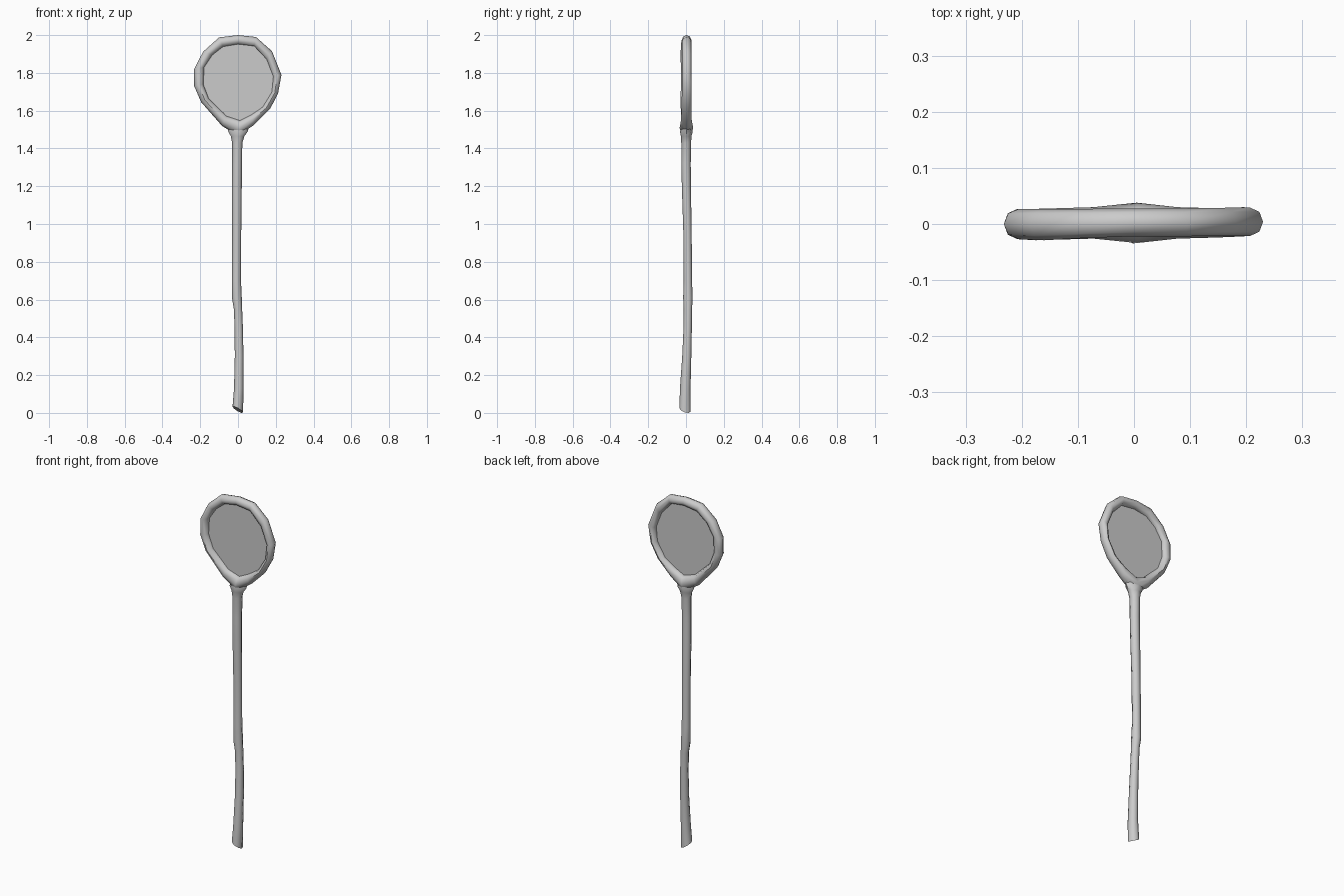
import bpy
import bmesh
import math
from mathutils import Vector

cube = bpy.data.objects.get("Cube")
if cube:
    bpy.data.objects.remove(cube, do_unlink=True)

GREY = (0.6, 0.6, 0.6, 1.0)
grey = bpy.data.materials.new("plain grey")
grey.use_nodes = True
grey.diffuse_color = GREY
grey.node_tree.nodes["Principled BSDF"].inputs["Base Color"].default_value = GREY


def finish(name, bm, smooth=True):
    bmesh.ops.recalc_face_normals(bm, faces=bm.faces)
    mesh = bpy.data.meshes.new(name)
    bm.to_mesh(mesh)
    bm.free()
    mesh.materials.append(grey)
    obj = bpy.data.objects.new(name, mesh)
    bpy.context.collection.objects.link(obj)
    if smooth:
        bpy.ops.object.select_all(action='DESELECT')
        obj.select_set(True)
        bpy.context.view_layer.objects.active = obj
        bpy.ops.object.shade_smooth_by_angle(angle=math.radians(50))
    return obj


def loft(name, sections, closed):
    """Skin a list of equal-sized point loops; cap the ends if open."""
    bm = bmesh.new()
    loops = [[bm.verts.new(p) for p in s] for s in sections]
    n = len(loops[0])
    pairs = list(zip(loops, loops[1:]))
    if closed:
        pairs.append((loops[-1], loops[0]))
    else:
        bm.faces.new(loops[0])
        bm.faces.new(loops[-1])
    for a, b in pairs:
        for i in range(n):
            j = (i + 1) % n
            bm.faces.new((a[i], a[j], b[j], b[i]))
    return finish(name, bm)


def ellipse(centre, u, v, sides=8):
    return [centre + u * math.cos(2 * math.pi * i / sides)
            + v * math.sin(2 * math.pi * i / sides) for i in range(sides)]


# Rim: outer x, outer z, inner x, inner z, y offset, half depth
rim = [
    (0.00, 2.00, 0.00, 1.95, 0.003, 0.025),
    (0.095, 1.99, 0.085, 1.94, 0.003, 0.025),
    (0.18, 1.915, 0.15, 1.87, 0.004, 0.025),
    (0.23, 1.79, 0.185, 1.78, 0.004, 0.025),
    (0.212, 1.69, 0.178, 1.70, 0.004, 0.026),
    (0.17, 1.61, 0.13, 1.62, 0.002, 0.026),
    (0.085, 1.525, 0.07, 1.58, 0.002, 0.028),
    (0.00, 1.465, 0.01, 1.55, 0.002, 0.036),
    (-0.085, 1.52, -0.06, 1.573, 0.002, 0.028),
    (-0.195, 1.645, -0.155, 1.665, -0.001, 0.028),
    (-0.232, 1.73, -0.183, 1.74, 0.00, 0.027),
    (-0.232, 1.82, -0.178, 1.83, 0.00, 0.027),
    (-0.185, 1.912, -0.135, 1.895, -0.001, 0.028),
    (-0.10, 1.988, -0.078, 1.938, 0.001, 0.026),
]
sections = []
for ox, oz, ix, iz, y, d in rim:
    outer, inner = Vector((ox, y, oz)), Vector((ix, y, iz))
    sections.append(ellipse((outer + inner) / 2, (outer - inner) / 2, Vector((0, d, 0))))
loft("rim", sections, True)

# Flat pane, its edge buried in the middle of the rim
bm = bmesh.new()
face = bm.faces.new([bm.verts.new(((r[0] + r[2]) / 2, -0.002, (r[1] + r[3]) / 2)) for r in rim])
back = bmesh.ops.extrude_face_region(bm, geom=[face])
bmesh.ops.translate(bm, vec=(0, 0.004, 0),
                    verts=[g for g in back["geom"] if isinstance(g, bmesh.types.BMVert)])
finish("pane", bm, smooth=False)

# Crooked handle: z, centre x, centre y, half width, half depth
handle = [
    (0.022, -0.001, -0.005, 0.028, 0.030),
    (0.13, 0.004, -0.004, 0.025, 0.028),
    (0.30, 0.006, 0.004, 0.023, 0.024),
    (0.45, 0.004, 0.009, 0.022, 0.022),
    (0.55, 0.000, 0.010, 0.022, 0.022),
    (0.61, -0.006, 0.010, 0.026, 0.025),
    (0.70, -0.008, 0.010, 0.024, 0.022),
    (0.95, -0.007, 0.008, 0.024, 0.022),
    (1.20, -0.006, 0.002, 0.026, 0.024),
    (1.32, -0.005, 0.000, 0.026, 0.025),
    (1.43, -0.004, 0.001, 0.027, 0.026),
    (1.465, -0.002, 0.001, 0.036, 0.028),
    (1.49, 0.00, 0.002, 0.052, 0.034),
    (1.53, 0.00, 0.002, 0.060, 0.020),
]
sections = [ellipse(Vector((x, y, z)), Vector((rx, 0, 0)), Vector((0, ry, 0)))
            for z, x, y, rx, ry in handle]
# Slanted cut at the foot, higher on the front right
for p in sections[0]:
    p.z += -0.55 * p.x - 0.30 * (p.y + 0.005)
lowest = min(p.z for p in sections[0])
for p in sections[0]:
    p.z -= lowest
loft("handle", sections, False)
